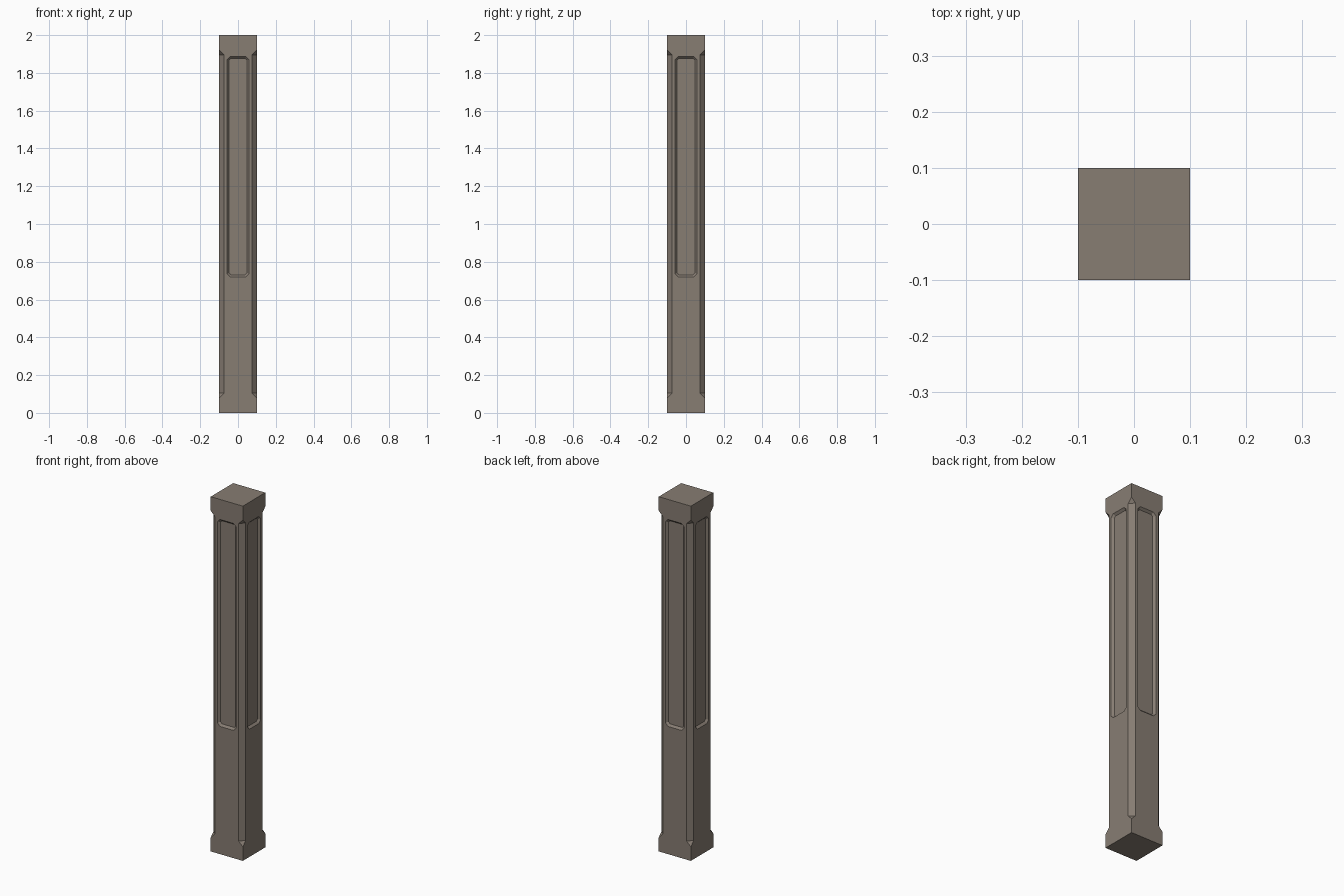
import bpy, bmesh, math
from mathutils import Matrix, Vector

if "Cube" in bpy.data.objects:
    bpy.data.objects.remove(bpy.data.objects["Cube"])

H, W = 2.0, 0.1            # height, half width
C = 0.026                  # corner chamfer size
Z0, Z1 = 0.079, 0.105      # chamfer stop: tip and shoulder heights
PW, PB, PT = 0.058, 0.72, 1.887   # panel half width, bottom, top
CUT, SLOPE, DEPTH = 0.016, 0.011, 0.012

bm = bmesh.new()


def face(points, rot):
    bm.faces.new([bm.verts.new(rot @ Vector(p)) for p in points])


def octagon(inset, y):
    # rectangle with clipped corners, starting at bottom edge, anticlockwise
    w, b, t = PW - inset, PB + inset, PT - inset
    c = CUT - inset * 0.586
    return [(-w + c, y, b), (w - c, y, b), (w, y, b + c), (w, y, t - c),
            (w - c, y, t), (-w + c, y, t), (-w, y, t - c), (-w, y, b + c)]


for k in range(4):
    rot = Matrix.Rotation(k * math.pi / 2, 3, 'Z')
    s = W - C
    # square foot and head of this side
    face([(-W, -W, 0), (W, -W, 0), (W, -W, Z0), (s, -W, Z1),
          (-s, -W, Z1), (-W, -W, Z0)], rot)
    face([(-W, -W, H - Z0), (-s, -W, H - Z1), (s, -W, H - Z1),
          (W, -W, H - Z0), (W, -W, H), (-W, -W, H)], rot)
    # shaft face around the panel opening
    corners = [(-s, -W, Z1), (s, -W, Z1), (s, -W, H - Z1), (-s, -W, H - Z1)]
    outer, inner = octagon(0, -W), octagon(SLOPE, -W + DEPTH)
    for i in range(4):
        j = (i + 1) % 4
        a, b, c = outer[2 * i], outer[2 * i + 1], outer[(2 * i + 2) % 8]
        face([corners[i], corners[j], b, a], rot)
        face([corners[j], c, b], rot)
    # sloped panel border and sunken panel
    for i in range(8):
        j = (i + 1) % 8
        face([outer[i], outer[j], inner[j], inner[i]], rot)
    face(inner, rot)
    # corner chamfer with pointed stops
    face([(s, -W, Z1), (W, -s, Z1), (W, -s, H - Z1), (s, -W, H - Z1)], rot)
    face([(W, -W, Z0), (W, -s, Z1), (s, -W, Z1)], rot)
    face([(W, -W, H - Z0), (s, -W, H - Z1), (W, -s, H - Z1)], rot)

# end caps
one = Matrix.Identity(3)
face([(-W, -W, H), (W, -W, H), (W, W, H), (-W, W, H)], one)
face([(-W, -W, 0), (-W, W, 0), (W, W, 0), (W, -W, 0)], one)

bmesh.ops.remove_doubles(bm, verts=bm.verts, dist=1e-5)
bmesh.ops.recalc_face_normals(bm, faces=bm.faces)
mesh = bpy.data.meshes.new("post")
bm.to_mesh(mesh)
bm.free()

mat = bpy.data.materials.new("weathered grey brown")
mat.diffuse_color = (0.242, 0.205, 0.171, 1)
mat.use_nodes = True
mat.node_tree.nodes["Principled BSDF"].inputs["Base Color"].default_value = mat.diffuse_color
mesh.materials.append(mat)
bpy.context.collection.objects.link(bpy.data.objects.new("post", mesh))
